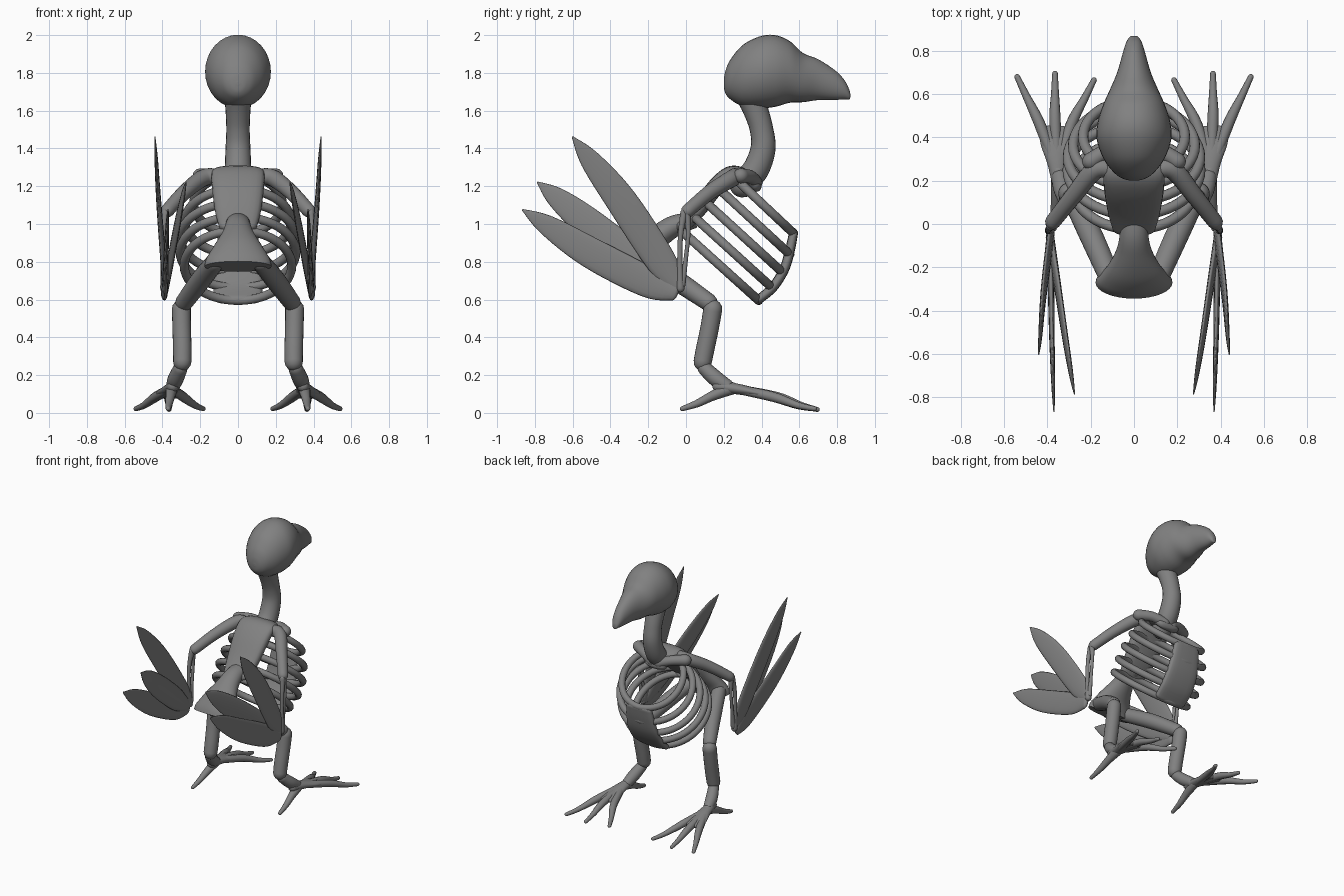
import bpy, bmesh, math
from mathutils import Vector

if "Cube" in bpy.data.objects:
    bpy.data.objects.remove(bpy.data.objects["Cube"])

X = Vector((1, 0, 0))
GREY = bpy.data.materials.new("dark_grey")
GREY.diffuse_color = (0.22, 0.22, 0.22, 1)
GREY.use_nodes = True
GREY.node_tree.nodes["Principled BSDF"].inputs["Base Color"].default_value = GREY.diffuse_color


def finish(name, bm, mirror):
    bmesh.ops.recalc_face_normals(bm, faces=bm.faces[:])
    me = bpy.data.meshes.new(name)
    bm.to_mesh(me)
    bm.free()
    me.materials.append(GREY)
    ob = bpy.data.objects.new(name, me)
    bpy.context.collection.objects.link(ob)
    for p in me.polygons:
        p.use_smooth = len(p.vertices) == 4
    if mirror:
        ob.modifiers.new("Mirror", 'MIRROR')
    return ob


def smooth_path(rows, steps=6):
    """Catmull-Rom resampling of (x, y, z, radius_a, radius_b) rows."""
    out = []
    n = len(rows)
    for i in range(n - 1):
        p0, p1, p2 = rows[max(i - 1, 0)], rows[i], rows[i + 1]
        p3 = rows[min(i + 2, n - 1)]
        for s in range(steps):
            t = s / steps
            out.append([0.5 * (2 * b + (c - a) * t + (2 * a - 5 * b + 4 * c - d) * t * t
                               + (3 * b - a - 3 * c + d) * t ** 3)
                        for a, b, c, d in zip(p0, p1, p2, p3)])
    out.append(list(rows[-1]))
    return out


def dome(end, inner):
    """Sections that round off the end of a loft."""
    e = Vector(end[:3])
    d = (e - Vector(inner[:3])).normalized()
    depth = min(end[3], end[4])
    res = []
    for deg in (25, 50, 70, 85):
        a = math.radians(deg)
        res.append([*(e + d * depth * math.sin(a)), end[3] * math.cos(a), end[4] * math.cos(a)])
    return res


def loft(name, rows, hint=X, mirror=False, closed=False, round_ends=True, seg=20, axis=None, power=1):
    """Skin elliptical sections along a path; power below 1 squares the section."""
    if not closed:
        rows = smooth_path(rows)
        if round_ends:
            rows = dome(rows[0], rows[1])[::-1] + rows + dome(rows[-1], rows[-2])
    bm = bmesh.new()
    rings = []
    n = len(rows)
    for i, r in enumerate(rows):
        if closed:
            a, b = rows[i - 1], rows[(i + 1) % n]
        else:
            a, b = rows[max(i - 1, 0)], rows[min(i + 1, n - 1)]
        t = axis or (Vector(b[:3]) - Vector(a[:3])).normalized()
        u = (hint - t * hint.dot(t)).normalized()
        v = t.cross(u)
        ring = []
        for k in range(seg):
            q = 2 * math.pi * k / seg
            c, s = (math.copysign(abs(f) ** power, f) for f in (math.cos(q), math.sin(q)))
            ring.append(bm.verts.new(Vector(r[:3]) + u * r[3] * c + v * r[4] * s))
        rings.append(ring)
    for i in range(n if closed else n - 1):
        A, B = rings[i], rings[(i + 1) % n]
        for k in range(seg):
            m = (k + 1) % seg
            bm.faces.new((A[k], A[m], B[m], B[k]))
    if not closed:
        bm.faces.new(rings[0])
        bm.faces.new(rings[-1])
    return finish(name, bm, mirror)


def tube(name, pts, **kw):
    return loft(name, [(x, y, z, r, r) for x, y, z, r in pts], **kw)


# Skull with hooked beak
skull = [(.2, 1.745, .008, .008), (.207, 1.75, .045, .055), (.235, 1.765, .09, .105),
         (.3, 1.785, .14, .162), (.39, 1.803, .172, .19), (.47, 1.81, .168, .19),
         (.55, 1.805, .143, .163), (.62, 1.775, .112, .13), (.7, 1.764, .078, .108),
         (.79, 1.735, .052, .078), (.84, 1.71, .036, .05), (.865, 1.685, .02, .025),
         (.87, 1.68, .006, .008)]
loft("skull", [(0, y, z, w, h) for y, z, w, h in skull], seg=32,
     axis=Vector((0, 1, 0)), round_ends=False)

# Neck
tube("neck", [(0, .33, 1.7, .075), (0, .37, 1.6, .066), (0, .40, 1.5, .062), (0, .408, 1.4, .066),
              (0, .37, 1.29, .07), (0, .3, 1.21, .07)])

# Backbone plate and flared pelvis
loft("backbone", [(0, -.02, .985, .10, .035), (0, .06, 1.07, .122, .042), (0, .16, 1.2, .138, .045),
                  (0, .24, 1.268, .14, .04), (0, .32, 1.25, .12, .035), (0, .37, 1.2, .09, .03)],
     power=.7)
loft("pelvis", [(0, .05, 1.02, .06, .04), (0, -.05, .995, .066, .055), (0, -.13, .945, .085, .062),
                (0, -.21, .875, .13, .07), (0, -.255, .81, .17, .077), (0, -.27, .775, .178, .08)],
     round_ends=False, seg=32)

# Rib cage: five tilted hoops
RIBS = 5
for i in range(RIBS):
    t = i / (RIBS - 1)
    bulge = 4 * t * (1 - t)
    back = Vector((0, -.025 + .265 * t, .965 + .295 * t))
    front = Vector((0, .385 + .185 * t + .035 * bulge, .595 + .355 * t - .03 * bulge))
    c, a = (back + front) / 2, (front - back) / 2
    w = .285 - .05 * t + .045 * bulge
    rows = []
    for k in range(48):
        q = 2 * math.pi * k / 48
        rows.append([*(c + a * math.cos(q) + X * w * math.sin(q)), .024, .024])
    loft(f"rib_{i + 1}", rows, hint=X.cross(a).normalized(), closed=True, seg=12)

# Breastbone
loft("breastbone", [(0, .385, .60, .125, .024), (0, .46, .665, .13, .026), (0, .52, .76, .125, .026),
                    (0, .55, .86, .115, .026), (0, .568, .945, .105, .024)], power=.6)

# Shoulder and wing bones
tube("collar_bone", [(.03, .37, 1.22, .035), (.12, .34, 1.25, .035), (.2, .29, 1.255, .04)],
     hint=Vector((0, 0, 1)), mirror=True)
tube("upper_wing_bone", [(.1, .25, 1.25, .04), (.18, .25, 1.245, .045), (.28, .13, 1.17, .04),
                         (.375, .01, 1.07, .036)], hint=Vector((0, 0, 1)), mirror=True)
tube("rear_forearm_bone", [(.385, -.01, 1.06, .02), (.395, -.028, .95, .014), (.395, -.033, .8, .014),
                           (.39, -.03, .66, .022)], mirror=True)
tube("front_forearm_bone", [(.385, .005, 1.06, .02), (.39, .012, .95, .012), (.39, -.003, .8, .012),
                            (.388, -.02, .68, .018)], mirror=True)

# Three blade feathers per wing
feathers = {
    "upper_feather": [(.385, -.04, .665), (.395, -.13, .80), (.42, -.34, 1.12), (.44, -.6, 1.46)],
    "middle_feather": [(.385, -.07, .66), (.36, -.24, .79), (.32, -.51, 1.0), (.275, -.785, 1.22)],
    "lower_feather": [(.39, -.06, .635), (.385, -.2, .69), (.38, -.5, .845), (.37, -.865, 1.075)],
}
for name, path in feathers.items():
    size = [(.018, .042), (.016, .08), (.013, .082), (.003, .005)]
    rows = [(*p, *s) for p, s in zip(path, size)]
    rows.insert(3, tuple(.35 * a + .65 * b for a, b in zip(rows[2][:3], rows[3][:3])) + (.009, .054))
    loft(name, rows, mirror=True, seg=16)

# Leg bones
tube("thigh", [(.12, -.23, .8, .05), (.2, -.05, .70, .054), (.285, .12, .585, .047)], mirror=True)
tube("shin", [(.3, .142, .55, .05), (.298, .125, .45, .049), (.295, .102, .34, .049),
              (.295, .088, .27, .048)], mirror=True)
tube("ankle", [(.305, .1, .235, .038), (.33, .16, .18, .042), (.345, .22, .14, .036)], mirror=True)

# Feet: palm, three front toes and a back toe
loft("palm", [(.345, .17, .14, .03, .03), (.355, .28, .125, .045, .028), (.365, .38, .105, .068, .022),
              (.365, .44, .09, .068, .016)], mirror=True)
for name, mid, tip in (("outer_toe", (.435, .46, .085), (.54, .68, .022)),
                       ("centre_toe", (.365, .48, .085), (.365, .695, .018)),
                       ("inner_toe", (.29, .46, .085), (.185, .665, .022))):
    tube(name, [(.355, .25, .13, .024), (*mid, .026),
                (.4 * mid[0] + .6 * tip[0], .4 * mid[1] + .6 * tip[1], .04, .018), (*tip, .013)],
         mirror=True, seg=12)
tube("back_toe", [(.35, .24, .13, .034), (.358, .14, .09, .026), (.365, .06, .05, .02),
                  (.37, -.02, .022, .013)], mirror=True, seg=12)
